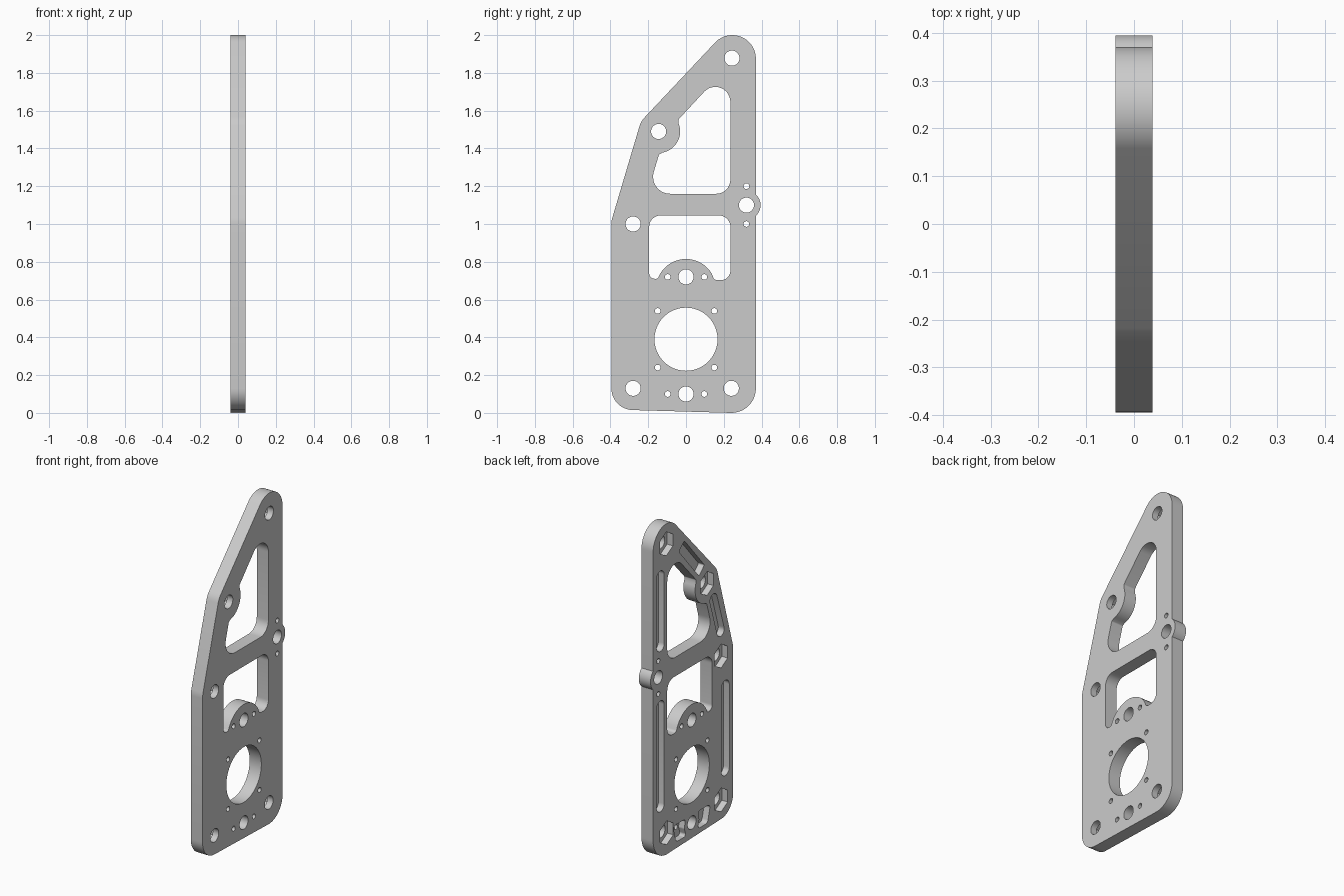
import bpy, bmesh
from math import sin, cos, tan, radians, pi, atan2, degrees
from mathutils import Vector

if "Cube" in bpy.data.objects:
    bpy.data.objects.remove(bpy.data.objects["Cube"])

HALF = 0.039      # half the plate thickness
FLOOR = 0.0       # depth plane of the rear pockets


def arc(y, z, r, a0=0, a1=360, step=7.5):
    n = max(2, round(abs(a1 - a0) / step))
    last = n if abs(a1 - a0) < 360 else n - 1
    angles = [radians(a0 + (a1 - a0) * i / n) for i in range(last + 1)]
    return [(y + r * cos(a), z + r * sin(a)) for a in angles]


def rounded(corners):
    """Closed outline from (y, z, radius) corners; plain (y, z) stays sharp."""
    out = []
    for i, c in enumerate(corners):
        p = Vector(c[:2])
        if len(c) < 3:
            out.append(tuple(p))
            continue
        d0 = (Vector(corners[i - 1][:2]) - p).normalized()
        d1 = (Vector(corners[(i + 1) % len(corners)][:2]) - p).normalized()
        half = d0.angle(d1) / 2
        centre = p + (d0 + d1).normalized() * c[2] / sin(half)
        reach = c[2] / tan(half)
        s, e = p + d0 * reach - centre, p + d1 * reach - centre
        a0, a1 = atan2(s.y, s.x), atan2(e.y, e.x)
        turn = (a1 - a0 + pi) % (2 * pi) - pi
        out += arc(*centre, c[2], degrees(a0), degrees(a0 + turn), 10)
    return out


def slot(a, b, r):
    d = Vector(b) - Vector(a)
    t = degrees(atan2(d.y, d.x))
    return arc(*a, r, t + 90, t + 270, 15) + arc(*b, r, t - 90, t + 90, 15)


def prisms(name, outlines, x0, x1):
    bm = bmesh.new()
    for pts in outlines:
        face = bm.faces.new([bm.verts.new((x0, y, z)) for y, z in pts])
        res = bmesh.ops.extrude_face_region(bm, geom=[face])
        verts = [v for v in res["geom"] if isinstance(v, bmesh.types.BMVert)]
        bmesh.ops.translate(bm, verts=verts, vec=(x1 - x0, 0, 0))
    bmesh.ops.recalc_face_normals(bm, faces=bm.faces)
    mesh = bpy.data.meshes.new(name)
    bm.to_mesh(mesh)
    bm.free()
    ob = bpy.data.objects.new(name, mesh)
    bpy.context.collection.objects.link(ob)
    return ob


def cut(target, cutter):
    mod = target.modifiers.new("cut", "BOOLEAN")
    mod.operation, mod.solver, mod.object = "DIFFERENCE", "EXACT", cutter
    cutter.hide_render = True
    bpy.ops.object.select_all(action="DESELECT")
    target.select_set(True)
    bpy.context.view_layer.objects.active = target
    bpy.ops.object.modifier_apply(modifier=mod.name)
    bpy.data.objects.remove(cutter)


# Plate outline with the bearing ear on the back edge
bolts = [(0.24, 0.13), (0.243, 1.878), (-0.145, 1.49), (-0.28, 1.0), (-0.28, 0.13)]
outline = (arc(0.24, 0.13, 0.13, -90, 0) + arc(0.32, 1.10, 0.075, -48, 48)
           + arc(0.245, 1.875, 0.125, 0, 134) + arc(-0.145, 1.49, 0.105, 134, 163)
           + arc(-0.28, 1.0, 0.115, 163, 180) + arc(-0.28, 0.13, 0.115, 180, 269))
plate = prisms("side_plate", [outline], -HALF, HALF)

# Windows
upper_window = rounded([(0.235, 1.16, 0.075), (0.235, 1.85, 0.08), (-0.04, 1.553, 0.01)]
                       + arc(-0.145, 1.49, 0.114, 22, -80)
                       + [(-0.143, 1.368, 0.01), (-0.205, 1.16, 0.09)])
lower_window = rounded([(0.235, 1.045, 0.06), (-0.195, 1.045, 0.06),
                        (-0.195, 0.71, 0.03), (-0.15, 0.71, 0.012)]
                       + arc(0, 0.657, 0.158, 150, 30)
                       + [(0.15, 0.703, 0.02), (0.235, 0.703, 0.05)])

# Round holes
through = [upper_window, lower_window, arc(0, 0.39, 0.167, step=5)]
through += [arc(y, z, 0.04) for y, z in bolts + [(0, 0.72), (0, 0.10), (0.32, 1.10)]]
screws = [(0.32, 1.0), (0.32, 1.2)]
for s in (-1, 1):
    screws += [(s * 0.15, 0.24), (s * 0.15, 0.54), (s * 0.097, 0.72), (s * 0.097, 0.10)]
through += [arc(y, z, 0.015, step=20) for y, z in screws]
cut(plate, prisms("through_cutter", through, -0.1, 0.1))

# Nut recesses and lightening pockets on one face
pockets = [arc(y, z, 0.072, 30, 390, 60) for y, z in bolts]
pockets += [slot((0.3, 1.285), (0.3, 1.70), 0.036),
            slot((0.3, 0.315), (0.3, 0.915), 0.036),
            slot((-0.32, 0.30), (-0.32, 0.80), 0.038),
            slot((-0.275, 1.155), (-0.208, 1.37), 0.034)]
pockets.append(rounded([(-0.068, 1.565, 0.01), (0.124, 1.785, 0.01),
                        (0.072, 1.832, 0.01), (-0.12, 1.612, 0.01)]))
for s in (-1, 1):
    pockets.append(rounded([(s * 0.055, 0.04, 0.015), (s * 0.15, 0.04, 0.025),
                            (s * 0.178, 0.145, 0.02), (s * 0.06, 0.145, 0.015),
                            (s * 0.072, 0.09, 0.02)]))
cut(plate, prisms("pocket_cutter", pockets, -0.1, FLOOR))

# Finish
grey = bpy.data.materials.new("plain_grey")
grey.use_nodes = True
colour = (0.6, 0.6, 0.6, 1)
grey.diffuse_color = colour
grey.node_tree.nodes["Principled BSDF"].inputs["Base Color"].default_value = colour
plate.data.materials.clear()
plate.data.materials.append(grey)
bpy.ops.object.shade_smooth_by_angle(angle=radians(30))
